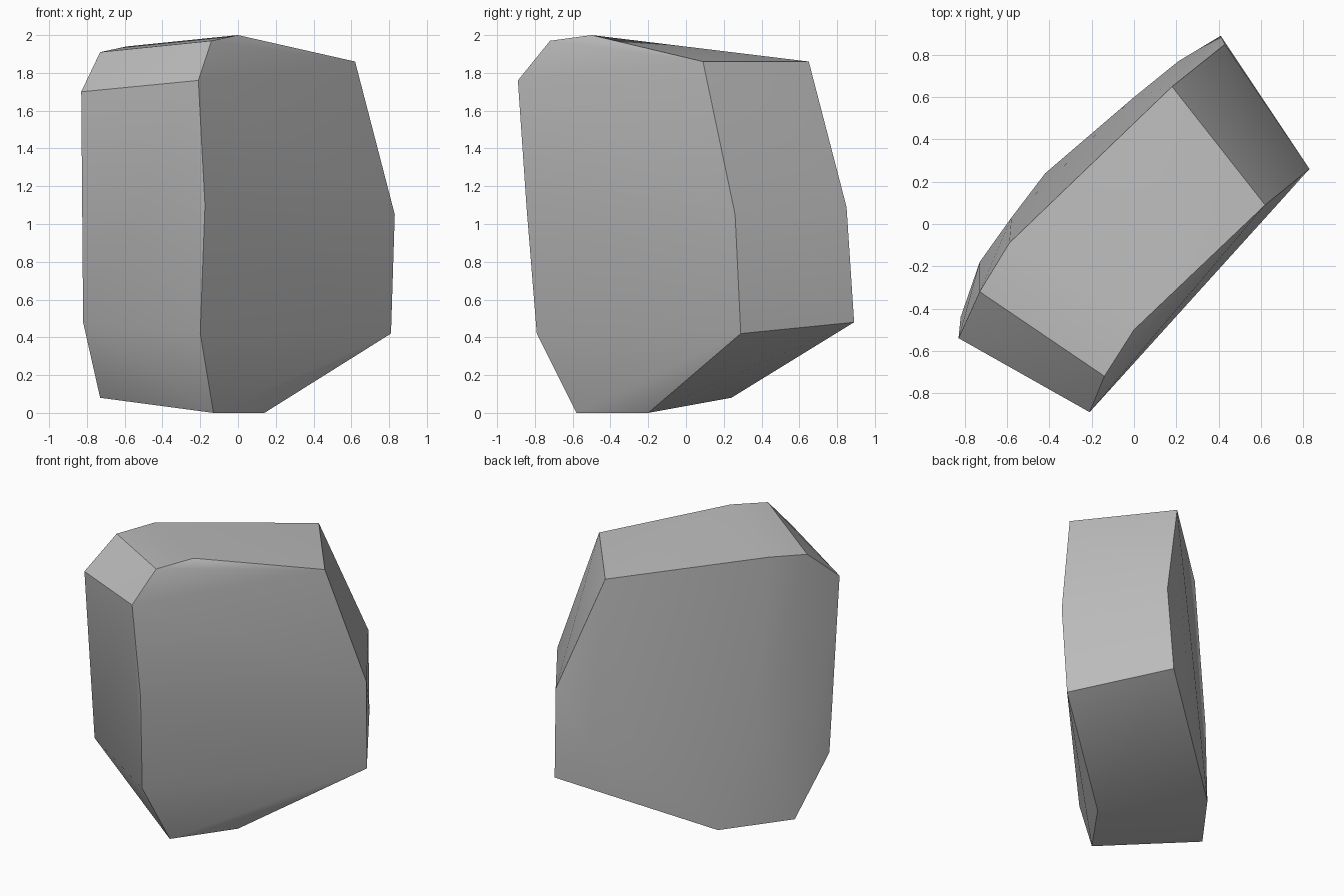
import bpy
import bmesh
import math

default = bpy.data.objects.get("Cube")
if default:
    bpy.data.objects.remove(default, do_unlink=True)


def flat_material(name, colour):
    material = bpy.data.materials.new(name)
    material.use_nodes = True
    material.diffuse_color = colour
    shader = material.node_tree.nodes["Principled BSDF"]
    shader.inputs["Base Color"].default_value = colour
    shader.inputs["Roughness"].default_value = 0.9
    return material


# Outline of the broad front face, from the crown round to the near edge
front_outline = [
    (0, -0.5, 2), (0.62, 0.09, 1.86), (0.83, 0.26, 1.05),
    (0.81, 0.29, 0.42), (0.14, -0.2, 0), (-0.13, -0.58, 0),
    (-0.2, -0.79, 0.42), (-0.175, -0.845, 1.1),
    (-0.21, -0.89, 1.76), (-0.14, -0.72, 1.97),
]

# Outline of the broad back face, in the same order
back_outline = [
    (-0.59, -0.09, 1.94), (0.18, 0.65, 1.86), (0.43, 0.85, 1.09),
    (0.41, 0.89, 0.48), (-0.42, 0.24, 0.08), (-0.73, -0.18, 0.08),
    (-0.82, -0.44, 0.48), (-0.83, -0.54, 1.7), (-0.73, -0.32, 1.91),
]

# Gentle swelling of the back face
back_bulge = [(-0.58, 0.03, 0.8), (0, 0.6, 0.8), (0.21, 0.77, 0.7)]


def hull_object(name, points, material):
    """Wrap a skin of flat facets round the given corners."""
    bm = bmesh.new()
    for point in points:
        bm.verts.new(point)
    bmesh.ops.convex_hull(bm, input=bm.verts[:])
    loose = [v for v in bm.verts if not v.link_faces]
    bmesh.ops.delete(bm, geom=loose, context="VERTS")
    # Merge facets that lie in the same plane
    bmesh.ops.dissolve_limit(bm, angle_limit=math.radians(1),
                             verts=bm.verts[:], edges=bm.edges[:])
    bmesh.ops.recalc_face_normals(bm, faces=bm.faces[:])
    mesh = bpy.data.meshes.new(name)
    bm.to_mesh(mesh)
    bm.free()
    mesh.materials.append(material)
    obj = bpy.data.objects.new(name, mesh)
    bpy.context.collection.objects.link(obj)
    return obj


stone_grey = flat_material("stone grey", (0.5, 0.5, 0.5, 1))
boulder = hull_object("boulder", front_outline + back_outline + back_bulge, stone_grey)

# Soft shading across shallow facets, crisp ridges elsewhere
bpy.ops.object.select_all(action="DESELECT")
boulder.select_set(True)
bpy.context.view_layer.objects.active = boulder
bpy.ops.object.shade_smooth_by_angle(angle=math.radians(30))
